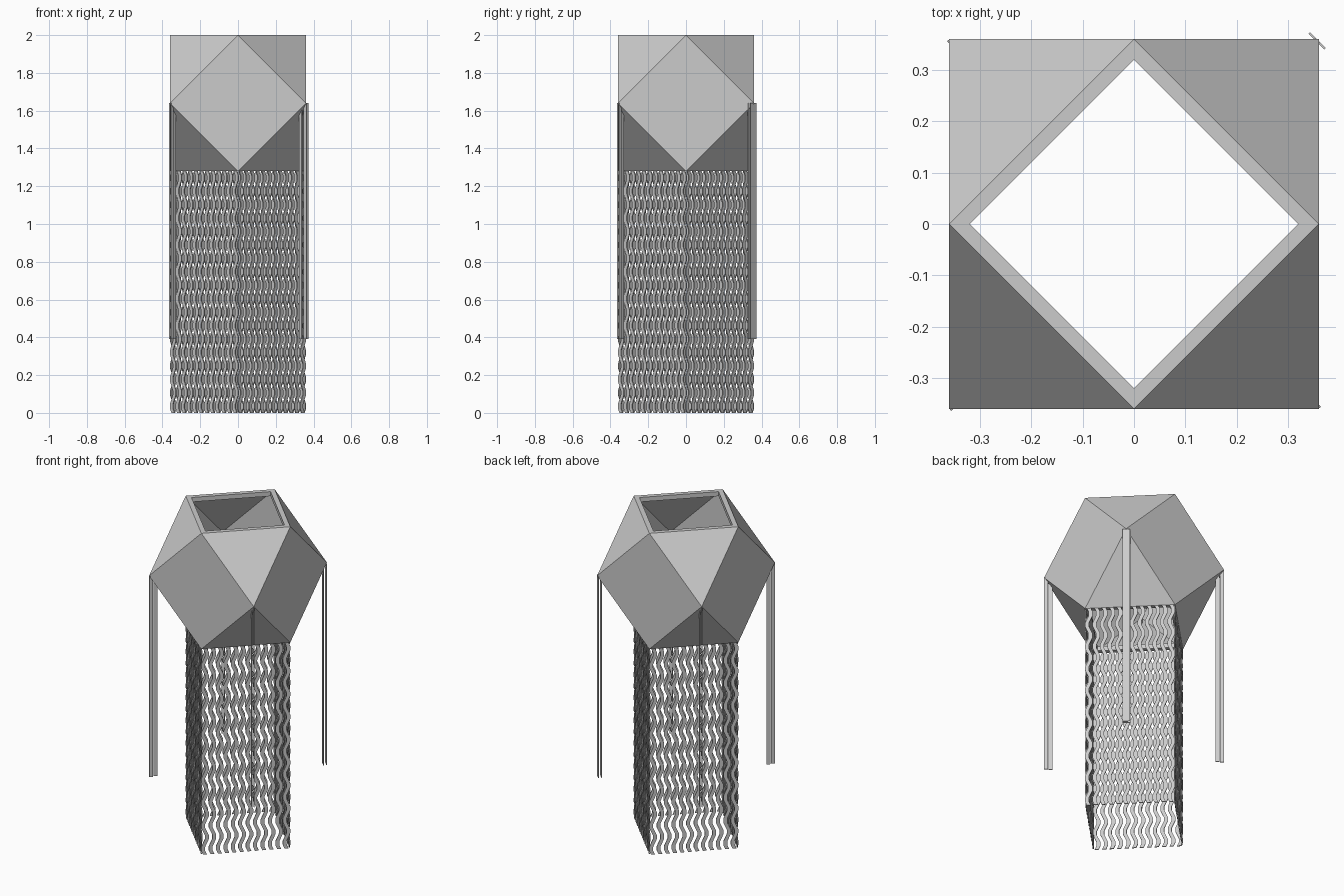
import bpy, bmesh, math
from mathutils import Matrix, Vector

cube = bpy.data.objects.get("Cube")
if cube:
    bpy.data.objects.remove(cube, do_unlink=True)

R = 0.36               # half width of the lantern body
MID = 2 - R            # height of the body's centre
BASE = 2 - 2 * R       # height of the body's lower opening
EDGE = R * math.sqrt(2)
APOTHEM = EDGE / 2
WALL = 0.028

grey = bpy.data.materials.new("light grey")
grey.use_nodes = True
grey.diffuse_color = (0.6, 0.6, 0.6, 1)
grey.node_tree.nodes["Principled BSDF"].inputs["Base Color"].default_value = grey.diffuse_color


def finish(name, bm):
    bmesh.ops.recalc_face_normals(bm, faces=bm.faces)
    mesh = bpy.data.meshes.new(name)
    bm.to_mesh(mesh)
    bm.free()
    mesh.materials.append(grey)
    obj = bpy.data.objects.new(name, mesh)
    bpy.context.collection.objects.link(obj)
    return obj


def prism(bm, rings):
    """Skin a chain of four-cornered rings and close both ends."""
    rows = [[bm.verts.new(p) for p in ring] for ring in rings]
    for a, b in zip(rows, rows[1:]):
        for i in range(4):
            j = (i + 1) % 4
            bm.faces.new((a[i], a[j], b[j], b[i]))
    bm.faces.new(rows[0])
    bm.faces.new(rows[-1])


def diamond(r, z):
    return [Vector((r, 0, z)), Vector((0, r, z)), Vector((-r, 0, z)), Vector((0, -r, z))]


# Faceted body: square and triangular panels, open at top and bottom
bm = bmesh.new()
top = diamond(R, 2)
low = diamond(R, BASE)
corners = [Vector((x, y, MID)) for x, y in ((R, R), (-R, R), (-R, -R), (R, -R))]
tv, lv, cv = ([bm.verts.new(p) for p in ring] for ring in (top, low, corners))
for i in range(4):
    j = (i + 1) % 4
    bm.faces.new((tv[i], tv[j], cv[i]))
    bm.faces.new((lv[j], lv[i], cv[i]))
    bm.faces.new((tv[i], cv[i], lv[i], cv[i - 1]))
body = finish("faceted_body", bm)
shell = body.modifiers.new("thickness", 'SOLIDIFY')
shell.thickness = 0.005
shell.offset = -1

# Square frames around both openings
for name, z in (("top_frame", 2 - WALL), ("bottom_frame", BASE)):
    bm = bmesh.new()
    loops = [[bm.verts.new(p) for p in diamond(r, h)]
             for r, h in ((R, z), (R, z + WALL), (R - 0.04, z + WALL), (R - 0.04, z))]
    for k in range(4):
        a, b = loops[k], loops[(k + 1) % 4]
        for i in range(4):
            j = (i + 1) % 4
            bm.faces.new((a[i], a[j], b[j], b[i]))
    finish(name, bm)

# Wavy ribbons hanging in four flat curtains
COUNT, WAVES, STEPS = 12, 9, 6
pitch = EDGE / COUNT
half_w, half_t, sway = 0.011, 0.003, 0.012
for side in range(4):
    bm = bmesh.new()
    turn = Matrix.Rotation(math.radians(45 + 90 * side), 3, 'Z')
    for n in range(COUNT):
        centre = -EDGE / 2 + (n + 0.5) * pitch
        rings = []
        for s in range(WAVES * STEPS + 1):
            z = BASE * (1 - s / (WAVES * STEPS))
            y = centre + sway * math.sin(2 * math.pi * s / STEPS)
            x = APOTHEM - half_t
            rings.append([turn @ Vector((x + dx * half_t, y + dy * half_w, z))
                          for dx, dy in ((-1, -1), (1, -1), (1, 1), (-1, 1))])
        prism(bm, rings)
    finish(f"ribbon_curtain_{side + 1}", bm)

# Paired slats hanging from the four corners
for k, name in enumerate(("back_left", "back_right", "front_right", "front_left")):
    bm = bmesh.new()
    turn = Matrix.Rotation(math.radians(45 + 90 * k), 3, 'Z')
    for s in (-1, 1):
        if k == 0:      # this pair faces outwards
            cx, cy, hx, hy = EDGE - 0.014 + s * 0.009, 0, 0.002, 0.022
        else:           # the others run along the diagonal
            cx, cy, hx, hy = EDGE - 0.024 + s * 0.013, s * 0.004, 0.011, 0.002
        prism(bm, [[turn @ Vector((cx + dx * hx, cy + dy * hy, z))
                    for dx, dy in ((-1, -1), (1, -1), (1, 1), (-1, 1))]
                   for z in (0.39, MID)])
    finish(f"{name}_slats", bm)
